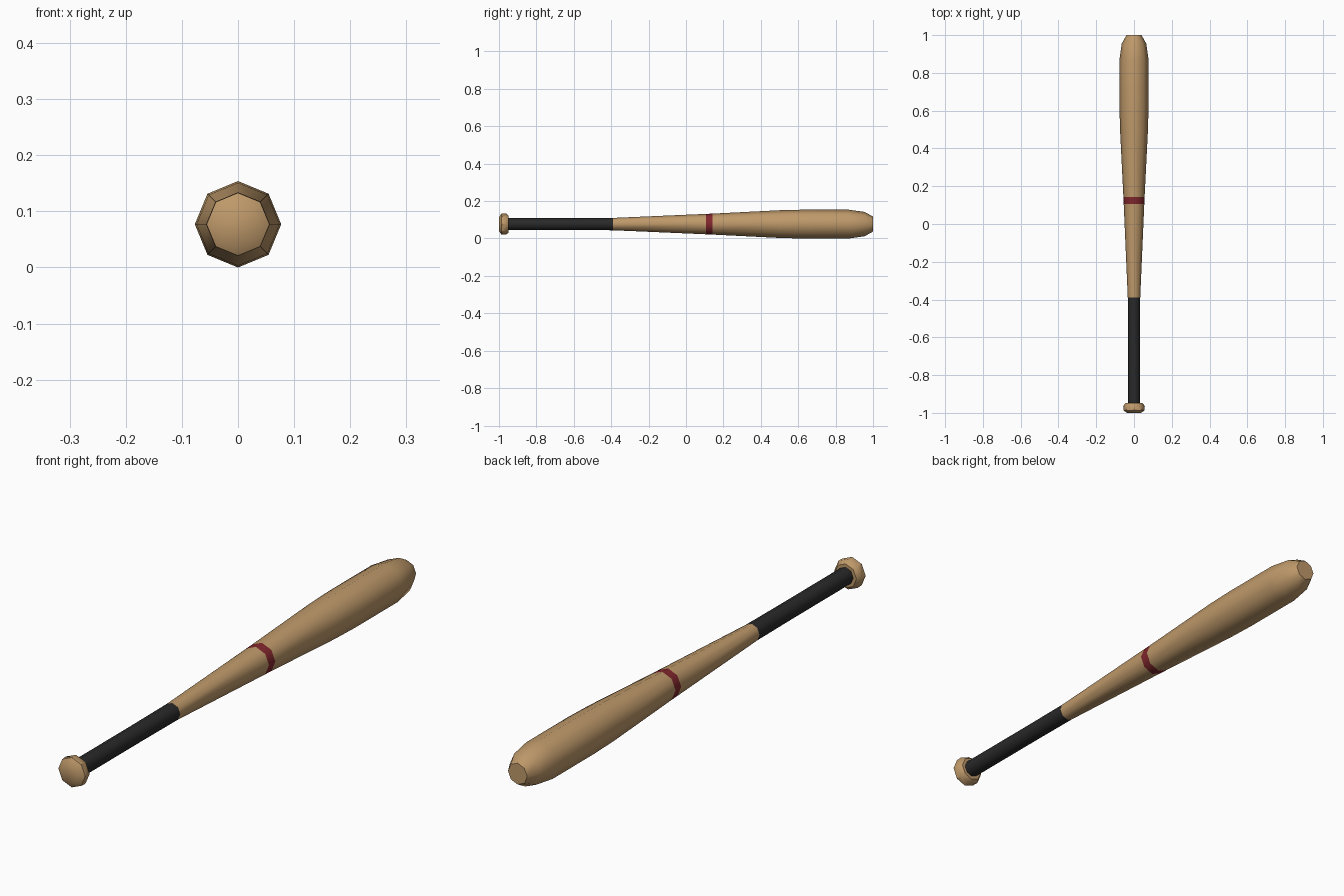
import bpy, bmesh, math

if "Cube" in bpy.data.objects:
    bpy.data.objects.remove(bpy.data.objects["Cube"])

SIDES = 8
AXIS_Z = 0.077


def material(name, rgb):
    m = bpy.data.materials.new(name)
    m.diffuse_color = (*rgb, 1)
    m.use_nodes = True
    m.node_tree.nodes["Principled BSDF"].inputs["Base Color"].default_value = m.diffuse_color
    return m


wood = material("wood", (0.52, 0.32, 0.145))
grip_black = material("grip black", (0.022, 0.022, 0.023))
band_red = material("band red", (0.22, 0.02, 0.026))


def lathe(name, profile, mats, pick, angle):
    """Spin (y, radius) points around the long axis; pick(y) gives the material index."""
    bm = bmesh.new()
    rings = []
    for y, r in profile:
        rings.append([bm.verts.new((r * math.cos(math.tau * i / SIDES), y,
                                    AXIS_Z + r * math.sin(math.tau * i / SIDES)))
                      for i in range(SIDES)])
    for a, b in zip(rings, rings[1:]):
        for i in range(SIDES):
            j = (i + 1) % SIDES
            bm.faces.new((a[i], a[j], b[j], b[i]))
    bm.faces.new(rings[0])
    bm.faces.new(rings[-1])
    bmesh.ops.recalc_face_normals(bm, faces=bm.faces)
    for f in bm.faces:
        f.material_index = pick(f.calc_center_median().y)
    mesh = bpy.data.meshes.new(name)
    bm.to_mesh(mesh)
    bm.free()
    for m in mats:
        mesh.materials.append(m)
    ob = bpy.data.objects.new(name, mesh)
    bpy.context.collection.objects.link(ob)
    bpy.ops.object.select_all(action='DESELECT')
    ob.select_set(True)
    bpy.context.view_layer.objects.active = ob
    bpy.ops.object.shade_smooth_by_angle(angle=math.radians(angle))
    return ob


def shaft_colour(y):
    if y < -0.39:
        return 1
    return 2 if 0.106 < y < 0.142 else 0


# Shaft: wrapped grip, tapered neck with painted band, barrel and rounded tip
lathe("shaft", [(-0.952, 0.032), (-0.60, 0.032), (-0.39, 0.033),
                (0.106, 0.0545), (0.142, 0.056), (0.50, 0.074), (0.62, 0.077),
                (0.87, 0.077), (0.955, 0.065), (1.0, 0.040)],
      [wood, grip_black, band_red], shaft_colour, 50)

# Knob: chamfered end stop
lathe("knob", [(-1.0, 0.036), (-0.987, 0.056), (-0.963, 0.057), (-0.948, 0.045),
               (-0.948, 0.030)],
      [wood], lambda y: 0, 40)
